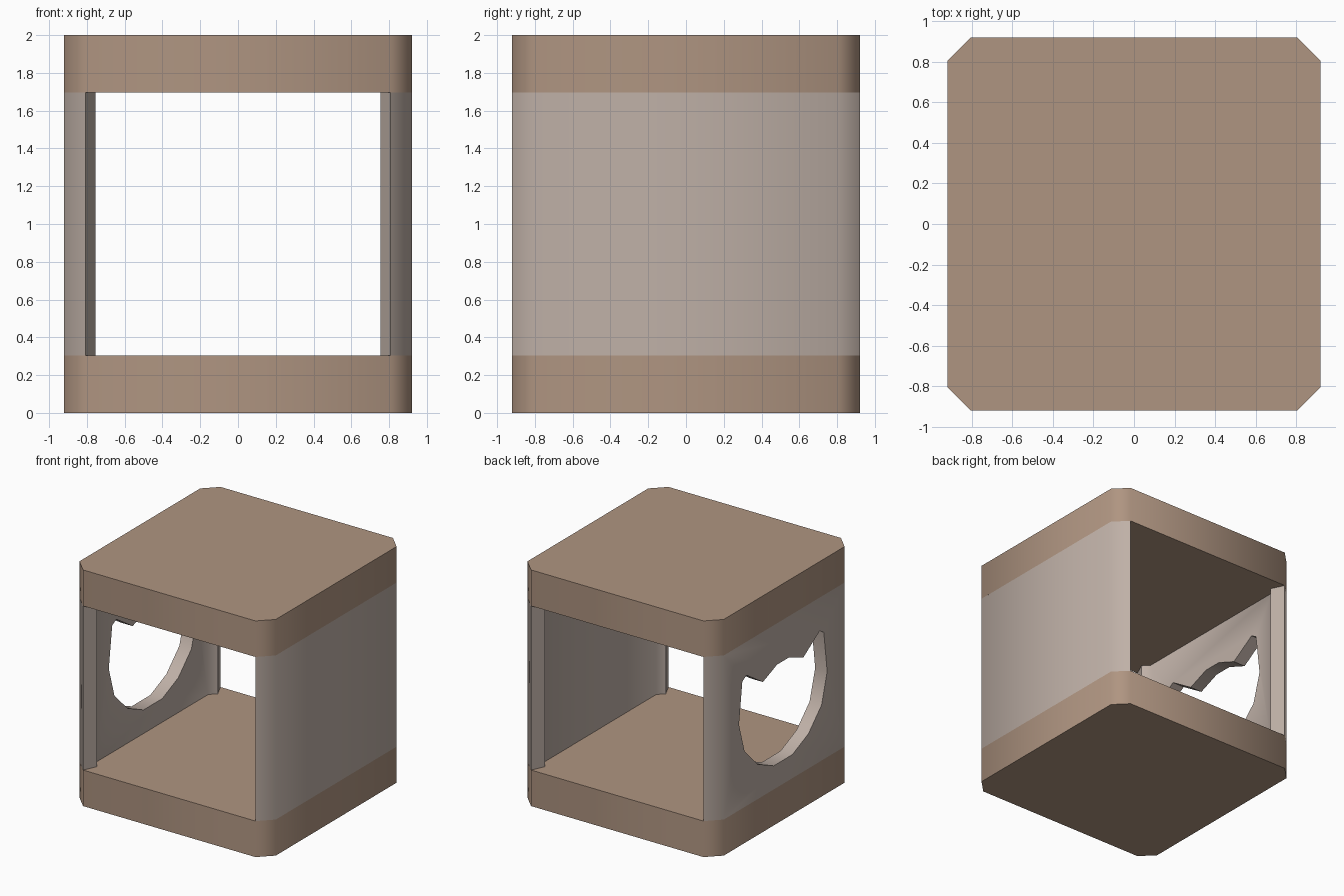
import bpy, bmesh, math

if "Cube" in bpy.data.objects:
    bpy.data.objects.remove(bpy.data.objects["Cube"], do_unlink=True)


def material(name, rgb):
    m = bpy.data.materials.new(name)
    m.use_nodes = True
    m.diffuse_color = (*rgb, 1)
    m.node_tree.nodes["Principled BSDF"].inputs["Base Color"].default_value = (*rgb, 1)
    return m


tan = material("tan", (0.43, 0.30, 0.22))
beige = material("pale beige", (0.52, 0.435, 0.385))


def extrude(name, start, offset, mat):
    """Closed prism from a flat outline swept along an offset."""
    bm = bmesh.new()
    face = bm.faces.new([bm.verts.new(p) for p in start])
    result = bmesh.ops.extrude_face_region(bm, geom=[face], use_keep_orig=True)
    moved = [v for v in result["geom"] if isinstance(v, bmesh.types.BMVert)]
    bmesh.ops.translate(bm, verts=moved, vec=offset)
    bmesh.ops.recalc_face_normals(bm, faces=bm.faces)
    mesh = bpy.data.meshes.new(name)
    bm.to_mesh(mesh)
    bm.free()
    mesh.materials.append(mat)
    obj = bpy.data.objects.new(name, mesh)
    bpy.context.collection.objects.link(obj)
    return obj


def activate(obj):
    bpy.ops.object.select_all(action="DESELECT")
    obj.select_set(True)
    bpy.context.view_layer.objects.active = obj


def smooth(obj):
    activate(obj)
    bpy.ops.object.shade_smooth_by_angle(angle=math.radians(50))


HALF, FLAT, BAND, TOP = 0.92, 0.808, 0.305, 2.0

# Floor and roof slabs with cut corners
quarter = [(HALF, FLAT), (FLAT, HALF)]
outline = []
for turn in range(4):
    outline += quarter
    quarter = [(-y, x) for x, y in quarter]
for name, z in (("floor_slab", 0), ("roof_slab", TOP - BAND)):
    smooth(extrude(name, [(x, y, z) for x, y in outline], (0, 0, BAND), tan))

# Side walls with an angled post at each end
half_wall = [(HALF, FLAT), (FLAT, HALF), (0.755, FLAT), (FLAT, 0.755)]
wall = half_wall + [(x, -y) for x, y in reversed(half_wall)]
walls = {}
for name, side in (("left_wall", 1), ("right_wall", -1)):
    walls[side] = extrude(name, [(side * x, y, BAND) for x, y in wall],
                          (0, 0, TOP - 2 * BAND), beige)

# Doorway shaped like an eared animal head, cut through one wall
half_head = [(0.08, 1.345), (0.27, 1.27), (0.49, 1.412), (0.545, 1.38),
             (0.59, 1.03), (0.515, 0.775), (0.34, 0.6), (0.125, 0.505)]
head = half_head + [(-y, z) for y, z in reversed(half_head)]
cutter = extrude("doorway_cutter", [(-1.1, y + 0.015, z) for y, z in head],
                 (0.5, 0, 0), beige)
cutter.hide_render = True
cut = walls[-1].modifiers.new("doorway", "BOOLEAN")
cut.operation, cut.solver, cut.object = "DIFFERENCE", "EXACT", cutter
activate(walls[-1])
bpy.ops.object.modifier_apply(modifier=cut.name)
bpy.data.objects.remove(cutter, do_unlink=True)

for obj in walls.values():
    smooth(obj)
